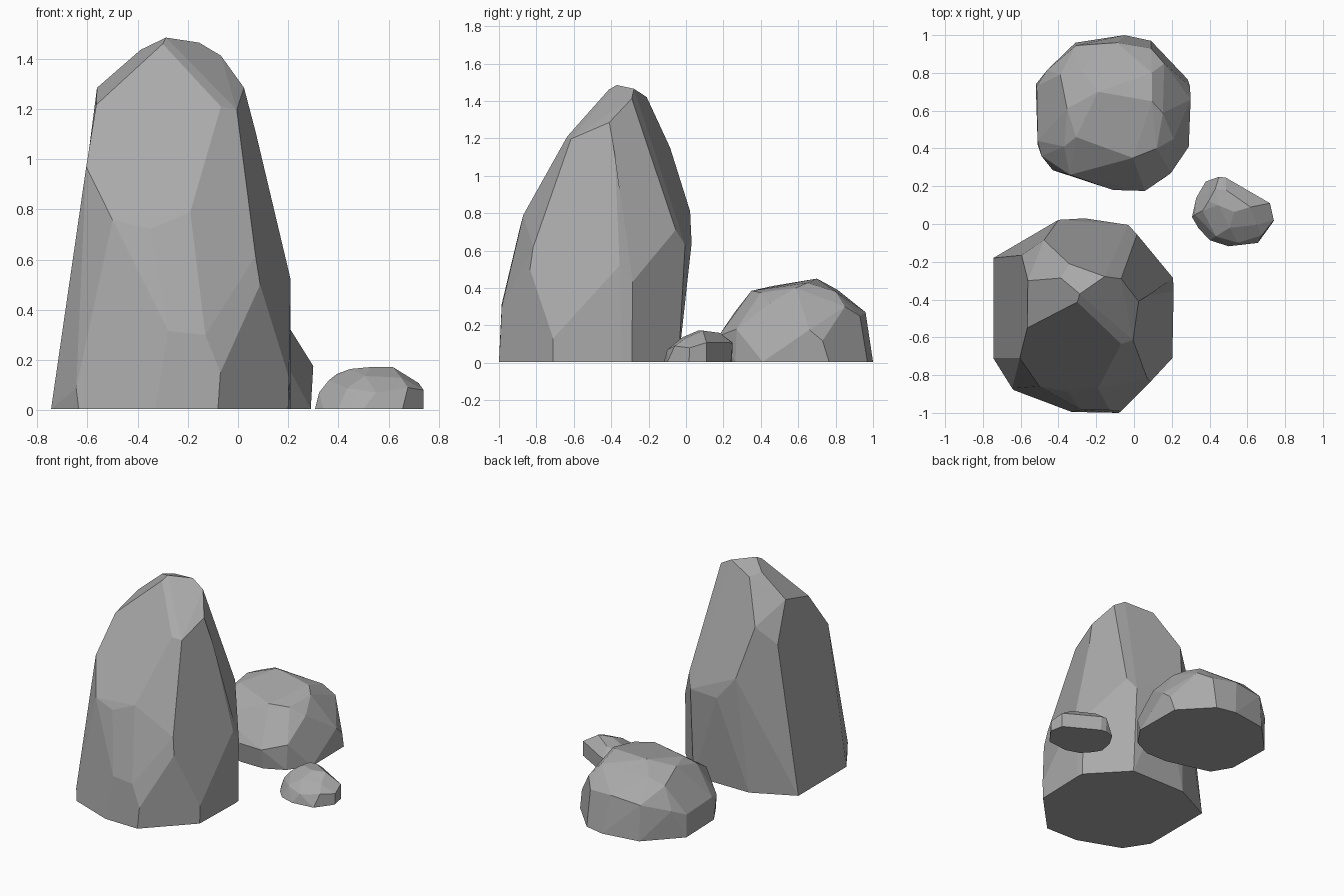
import bpy, bmesh, math

stone = bpy.data.materials.new("stone_grey")
stone.diffuse_color = (0.40, 0.40, 0.40, 1)


def rock(name, base, corners):
    """Chiselled boulder: the hull of a ground outline and its upper corners."""
    bm = bmesh.new()
    for x, y in base:
        bm.verts.new((x, y, 0.005))
    for c in corners:
        bm.verts.new(c)
    res = bmesh.ops.convex_hull(bm, input=bm.verts[:])
    bmesh.ops.delete(bm, geom=list({v for v in res["geom_interior"] + res["geom_unused"]
                                    if isinstance(v, bmesh.types.BMVert)}), context='VERTS')
    # merge nearly flat triangles into broad facets
    bmesh.ops.dissolve_limit(bm, angle_limit=math.radians(5), verts=bm.verts[:], edges=bm.edges[:])
    bmesh.ops.recalc_face_normals(bm, faces=bm.faces[:])
    me = bpy.data.meshes.new(name)
    bm.to_mesh(me)
    bm.free()
    me.materials.append(stone)
    ob = bpy.data.objects.new(name, me)
    bpy.context.collection.objects.link(ob)


# Tall standing stone
rock("tall_rock",
     [(-.745, -.18), (-.745, -.71), (-.635, -.88), (-.33, -.995), (-.08, -1), (.2, -.71),
      (.21, -.34), (.206, -.29), (-.03, -.04), (-.46, -.04)],
     [  # crown
      (-.30, -.413, 1.46), (-.287, -.37, 1.485), (-.155, -.278, 1.465), (-.387, -.286, 1.437),
      (-.344, -.21, 1.42), (-.068, -.29, 1.413), (-.562, -.30, 1.285), (.024, -.41, 1.285),
      (-.04, -.24, 1.257),
      # shoulders
      (-.565, -.55, 1.217), (-.068, -.635, 1.21), (-.005, -.615, 1.197), (-.476, -.085, 1.15),
      (.07, -.38, 1.11), (-.595, -.165, 1.03), (-.605, -.71, .97),
      # waist
      (-.50, -.86, .758), (-.35, -.888, .722), (-.19, -.87, .79), (.07, -.818, .615),
      (.088, -.834, .50), (.21, -.355, .52), (.206, -.285, .433), (.016, -.055, .71),
      (-.03, -.005, .63), (-.26, .03, .64), (-.40, .022, .81),
      # foot
      (-.13, -.985, .30), (-.278, -.985, .315), (-.07, -.992, .15), (.203, -.71, .13),
      (-.715, -.74, .17), (-.645, -.87, .088)])

# Squat boulder behind
rock("squat_rock",
     [(-.05, 1), (.09, .97), (.285, .765), (.29, .41), (.19, .265), (.058, .2), (-.11, .2),
      (-.43, .285), (-.51, .42), (-.52, .74), (-.31, .96)],
     [(-.19, .70, .45), (.095, .65, .428), (-.307, .46, .41), (-.354, .61, .41),
      (-.005, .35, .385), (.12, .40, .375), (.153, .587, .40), (-.37, .41, .36),
      (-.28, .81, .39), (-.39, .79, .35), (.095, .80, .38), (.16, .85, .30),
      (-.307, .945, .25), (-.09, .96, .27), (.09, .93, .25),
      (.30, .66, .176), (.296, .73, .118), (.21, .45, .32), (.196, .27, .18),
      (.058, .175, .144), (-.11, .18, .144), (-.34, .26, .27), (-.49, .36, .15),
      (-.51, .44, .17), (-.515, .73, .16), (-.46, .815, .2)])

# Small pebble
rock("small_rock",
     [(.307, .037), (.34, -.02), (.40, -.085), (.50, -.118), (.656, -.10), (.74, .016),
      (.72, .11), (.49, .24), (.45, .245), (.38, .225), (.33, .14)],
     [(.53, .064, .172), (.617, .09, .172), (.446, .10, .164), (.43, .185, .155),
      (.487, .18, .16), (.394, .12, .144), (.363, .07, .12), (.323, .05, .07),
      (.506, -.02, .136), (.65, -.005, .13), (.434, -.065, .088), (.55, -.10, .07),
      (.677, -.06, .09), (.72, .11, .108), (.74, .02, .08), (.45, .25, .107), (.487, .245, .107)])
